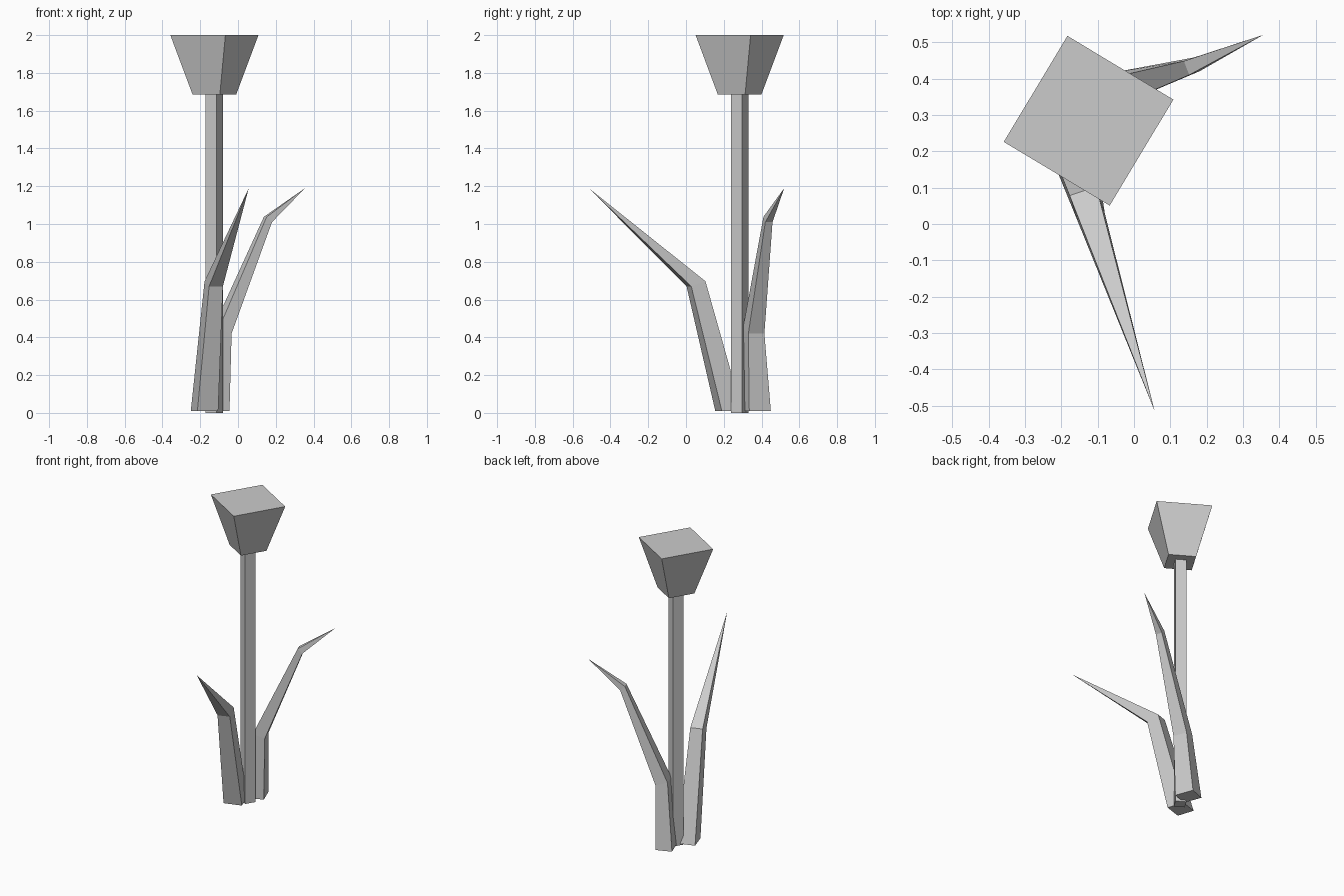
import bpy, bmesh, math
from mathutils import Vector

if "Cube" in bpy.data.objects:
    bpy.data.objects.remove(bpy.data.objects["Cube"])

CX, CY = -0.125, 0.284      # stem axis
TURN = math.radians(59)     # rotation of stem and head


def finish(bm, name):
    bmesh.ops.recalc_face_normals(bm, faces=bm.faces)
    mesh = bpy.data.meshes.new(name)
    bm.to_mesh(mesh)
    bm.free()
    obj = bpy.data.objects.new(name, mesh)
    bpy.context.collection.objects.link(obj)
    return obj


def square_post(name, side_low, side_high, z0, z1):
    """Four-sided (optionally tapered) post on the stem axis."""
    bm = bmesh.new()
    k = math.sqrt(0.5)
    bmesh.ops.create_cone(bm, cap_ends=True, segments=4, radius1=side_low * k,
                          radius2=side_high * k, depth=z1 - z0)
    obj = finish(bm, name)
    obj.location = (CX, CY, (z0 + z1) / 2)
    obj.rotation_euler.z = TURN + math.pi / 4
    return obj


def leaf(name, sections, tip):
    """Loft four-sided sections (outer corner, width edge, depth edge) to a point."""
    bm = bmesh.new()
    rings = []
    for corner, width, depth in sections:
        c, w, d = Vector(corner), Vector(width), Vector(depth)
        rings.append([bm.verts.new(p) for p in (c, c + w, c + w + d, c + d)])
    bm.faces.new(rings[0])
    for a, b in zip(rings, rings[1:]):
        for i in range(4):
            j = (i + 1) % 4
            bm.faces.new((a[i], a[j], b[j], b[i]))
    end = bm.verts.new(tip)
    for i in range(4):
        bm.faces.new((rings[-1][i], rings[-1][(i + 1) % 4], end))
    return finish(bm, name)


# Stem and flared flower head
square_post("stem", 0.067, 0.067, 0.0, 1.70)
square_post("flower_head", 0.168, 0.340, 1.685, 2.0)

# Leaf bending to the front
leaf("front_leaf", [
    ((-0.215, 0.155, 0.01), (0.11, 0.035, 0), (-0.035, 0.107, 0)),
    ((-0.153, 0.003, 0.67), (0.073, 0.025, 0), (-0.024, 0.075, 0.027)),
], (0.057, -0.515, 1.19))

# Leaf bending to the back right
leaf("back_leaf", [
    ((-0.045, 0.335, 0.01), (-0.043, 0.114, 0), (-0.097, -0.037, 0)),
    ((-0.034, 0.33, 0.42), (-0.032, 0.085, 0), (-0.068, -0.029, 0.025)),
    ((0.18, 0.42, 1.01), (-0.015, 0.038, 0), (-0.028, -0.010, 0.028)),
], (0.355, 0.52, 1.19))
